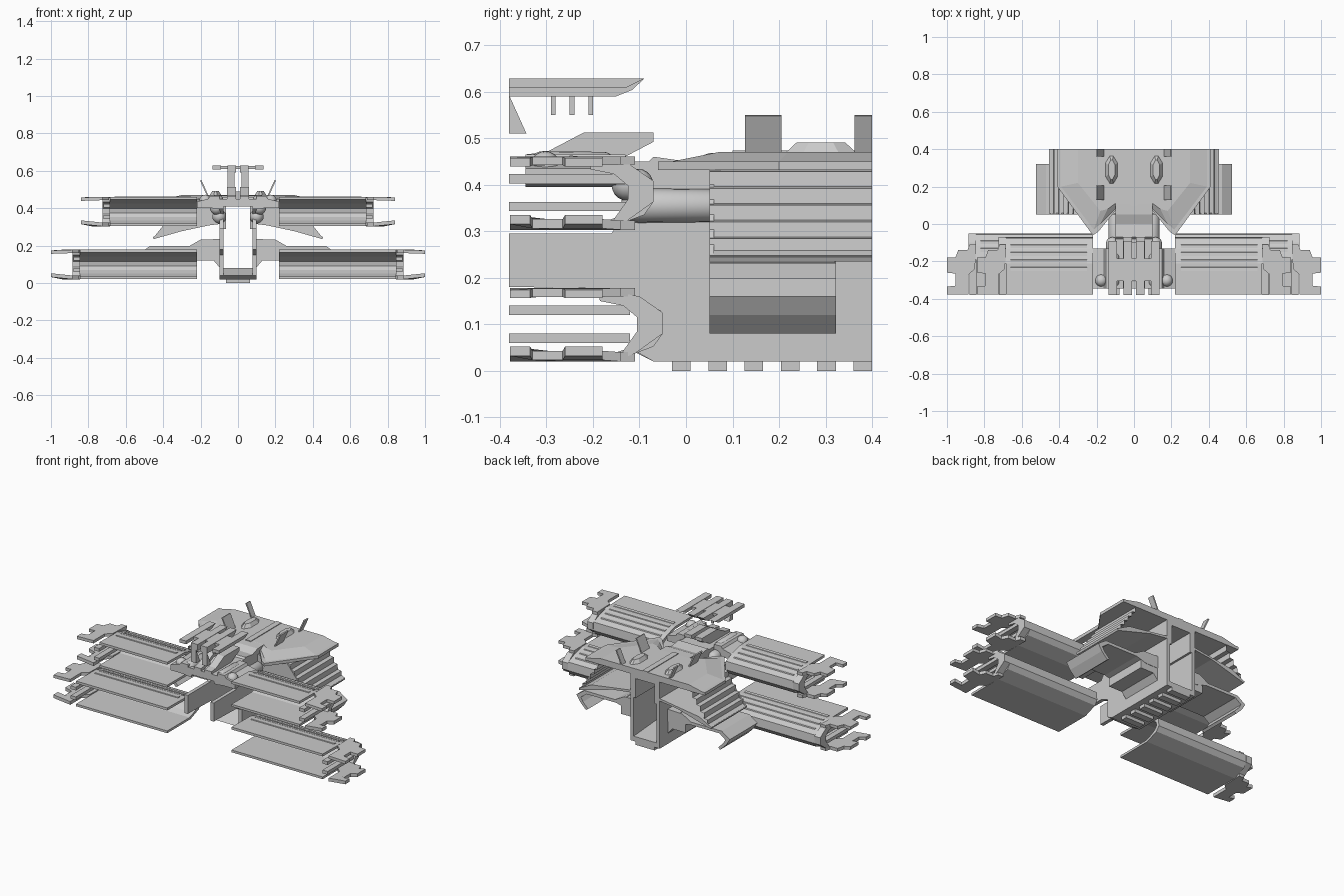
import bpy, bmesh, math
from mathutils import Vector

if "Cube" in bpy.data.objects:
    bpy.data.objects.remove(bpy.data.objects["Cube"])


def finish(name, bm, mirror):
    if mirror:
        geo = bmesh.ops.duplicate(bm, geom=bm.verts[:] + bm.edges[:] + bm.faces[:])["geom"]
        for v in geo:
            if isinstance(v, bmesh.types.BMVert):
                v.co.x *= -1
    bmesh.ops.recalc_face_normals(bm, faces=bm.faces[:])
    me = bpy.data.meshes.new(name)
    bm.to_mesh(me)
    bm.free()
    ob = bpy.data.objects.new(name, me)
    bpy.context.collection.objects.link(ob)
    return ob


def place(axis, p, t):
    return {"x": (t, p[0], p[1]), "y": (p[0], t, p[1]), "z": (p[0], p[1], t)}[axis]


def loft(name, axis, pa, a, pb, b, mirror=True, closed=True):
    bm = bmesh.new()
    va = [bm.verts.new(place(axis, p, a)) for p in pa]
    vb = [bm.verts.new(place(axis, p, b)) for p in pb]
    n = len(va)
    for i in range(n if closed else n - 1):
        j = (i + 1) % n
        bm.faces.new((va[i], va[j], vb[j], vb[i]))
    if closed:
        bm.faces.new(va)
        bm.faces.new(vb)
    return finish(name, bm, mirror)


def prism(name, axis, pts, a, b, **k):
    return loft(name, axis, pts, a, pts, b, **k)


def box(name, x0, x1, y0, y1, z0, z1, mirror=True):
    return prism(name, "z", [(x0, y0), (x1, y0), (x1, y1), (x0, y1)], z0, z1, mirror=mirror)


def capsule(name, x, z, y0, y1, r):
    # round-ended pipe running along y
    bm = bmesh.new()
    bmesh.ops.create_uvsphere(bm, u_segments=20, v_segments=10, radius=r)
    for v in bm.verts:
        far = v.co.z > 1e-5
        v.co = Vector((x + v.co.x, (y1 - r if far else y0 + r) + v.co.z, z + v.co.y))
    ob = finish(name, bm, True)
    for p in ob.data.polygons:
        p.use_smooth = True
    return ob


# Four pods: C-shaped shells open to the front, with forked fins on the outer end
def pod(name, z, x1, dy):
    outer = [(-.378, .178), (-.19, .175), (-.115, .155), (-.055, .13), (-.05, .08), (-.07, .052),
             (-.11, .037), (-.15, .022), (-.378, .022)]
    inner = [(-.378, .036), (-.16, .036), (-.12, .05), (-.085, .07), (-.07, .09), (-.075, .115),
             (-.125, .142), (-.19, .16), (-.378, .163)]
    up = lambda pts: [(y if y < -.3 else y + dy, h + z) for y, h in pts]
    prism(name + "_shell", "x", up(outer + inner), .22, x1 - .035)
    # raised ribs along the back of the shell
    for i, (y, h) in enumerate([(-.22, .175), (-.18, .171), (-.14, .161), (-.1, .147)]):
        prism(f"{name}_rib_{i}", "x", up([(y - .014, h - .006), (y + .014, h - .01),
              (y + .008, h + .003), (y - .01, h + .005)]), .25, x1 - .06)
    # end frame and bars
    for i, (h0, h1) in enumerate([(.12, .14), (.06, .08)]):
        box(f"{name}_end_bar_{i}", x1 - .035, x1, -.38, -.12, z + h0, z + h1)
    prism(name + "_end_frame", "x", up([(-.19, .175), (-.1, .16), (-.05, .125), (-.05, .08),
          (-.11, .037), (-.15, .022), (-.13, .05), (-.105, .085), (-.105, .115), (-.135, .14), (-.185, .15)]),
          x1 - .035, x1 + .005)
    plan = [(0, -.11), (.01, -.14), (.06, -.14), (.075, -.18), (.12, -.18), (.12, -.26), (.075, -.265),
            (.075, -.33), (.12, -.335), (.12, -.378), (.005, -.378), (.005, -.27), (-.03, -.24), (-.035, -.11)]
    for side, h, d in (("upper", .16, .018), ("lower", .02, .02)):
        ob = prism(f"{name}_{side}_fin", "z", [(x1 + x, y) for x, y in plan], z + h, z + h + d)
        for v in ob.data.vertices:
            tip = max(0, abs(v.co.x) - x1 - .06) / .06
            v.co.z += (-.004 if side == "upper" else .012) * tip


pod("lower_pod", 0, .88, 0)
pod("upper_pod", .283, .72, -.02)

# Central keel: open tunnel with side walls
prism("keel_wall", "x", [(-.343, .18), (-.16, .175), (-.105, .15), (-.105, .04), (-.07, .02), (.4, .02), (.4, .45),
      (-.07, .45), (-.1, .435), (-.345, .435), (-.345, .395), (-.16, .395), (-.12, .36), (-.16, .295), (-.38, .295),
      (-.38, .18)], .078, .1)
box("keel_inner_rail", .065, .078, -.1, .4, .29, .44)
prism("keel_floor", "x", [(-.11, .04), (-.07, .02), (.4, .02), (.4, .05), (.0, .08)], -.078, .078, mirror=False)
box("keel_ceiling", -.1, .1, -.345, .4, .41, .45, mirror=False)
for i in range(6):
    y = .38 - i * .078
    box(f"keel_tooth_{i}", -.065, .065, y - .02, y + .02, 0, .04, mirror=False)

# Pod mounts
prism("lower_mount", "y", [(.1, .085), (.13, .12), (.22, .12), (.22, .19), (.19, .2), (.185, .235), (.17, .22),
      (.1, .22)], .05, .32)
prism("upper_mount", "y", [(.1, .395), (.14, .4), (.22, .4), (.22, .435), (.16, .45), (.15, .465), (.1, .465)],
      -.345, -.13)
capsule("side_pipe", .1, .355, -.14, .1, .037)
capsule("shoulder_pipe", .115, .4, -.16, -.07, .035)
capsule("top_pipe", .11, .44, -.34, -.15, .032)
capsule("top_pipe_knob", .175, .44, -.335, -.27, .032)

# Rear hull roof: wide deck plate with bevelled raised deck
deck = [(0, .4), (.41, .4), (.41, .2), (.22, -.06), (.19, -.04), (.1, .07), (0, .07)]
low = [(0, .4), (.39, .4), (.39, .2), (.215, -.03), (.18, .0), (.1, .08), (0, .08)]
top = [(0, .4), (.3, .4), (.3, .22), (.18, .07), (.14, .08), (.1, .11), (0, .11)]
prism("roof_plate", "z", deck, .432, .45)
loft("raised_deck", "z", low, .45, top, .47)
box("deck_spine", -.018, .018, .1, .4, .465, .474, mirror=False)
prism("neck_deck", "x", [(-.1, .43), (-.07, .46), (.0, .45), (.05, .468), (.13, .47), (.13, .43)], -.1, .1,
      mirror=False)

# Deck blisters and tilted fins
eye = [(.11, .21), (.13, .21), (.155, .25), (.155, .33), (.13, .37), (.11, .37), (.085, .33), (.085, .25)]
loft("deck_blister", "z", eye, .465, [(.12 + (x - .12) * .5, .29 + (y - .29) * .65) for x, y in eye], .491)
for i, (a, b) in enumerate([(.127, .205), (.362, .4)]):
    prism(f"deck_fin_{i}", "y", [(.157, .465), (.165, .465), (.203, .548), (.195, .55)], a, b)

# Upper rear wing: louvred slope under the roof, closed by a sloping underside
slope = []
for i in range(6):
    x, z = .3 + i * .026, .432 - i * .036
    slope += [(x, z), (x + .024, z - .004)]
slope += [(.45, .24)]
prism("louvre_slope", "y", slope, .05, .4, closed=False)
prism("wing_underside", "y", [(.1, .315), (.22, .3), (.45, .235), (.455, .245), (.37, .29), (.1, .33)], .05, .4)
prism("wing_front_face", "y", [(.1, .432), (.3, .432), (.45, .245), (.1, .32)], .05, .06)

# Lower rear wing
prism("lower_wing", "y", [(.1, .235), (.2, .232), (.26, .198), (.47, .198), (.525, .16), (.5, .12), (.46, .08),
      (.445, .09), (.48, .125), (.495, .15), (.455, .18), (.25, .18), (.18, .16), (.1, .16)], .05, .322)

# Bridge block in front of the roof
prism("bridge", "x", [(-.345, .44), (-.345, .465), (-.3, .47), (-.22, .512), (-.07, .512), (-.07, .492), (-.15, .45)],
      .012, .06)
prism("bridge_core", "x", [(-.33, .44), (-.22, .49), (-.1, .49), (-.15, .44)], -.02, .02, mirror=False)

# Overhead mast: sloped front plate, roof rails and hanging posts
prism("mast_plate", "x", [(-.38, .592), (-.38, .51), (-.343, .51)], .02, .055)
rail = [(-.38, .59), (-.15, .59), (-.115, .604), (-.09, .628), (-.38, .628)]
prism("mast_center_rail", "x", rail, .01, .055)
prism("mast_side_rail", "x", [(-.38, .608), (-.13, .608), (-.09, .628), (-.38, .628)], .09, .135)
box("mast_crossbar", -.135, .135, -.305, -.185, .61, .626, mirror=False)
for i in range(3):
    y = -.285 + i * .04
    box(f"mast_post_{i}", .03, .045, y - .005, y + .005, .55, .592)
